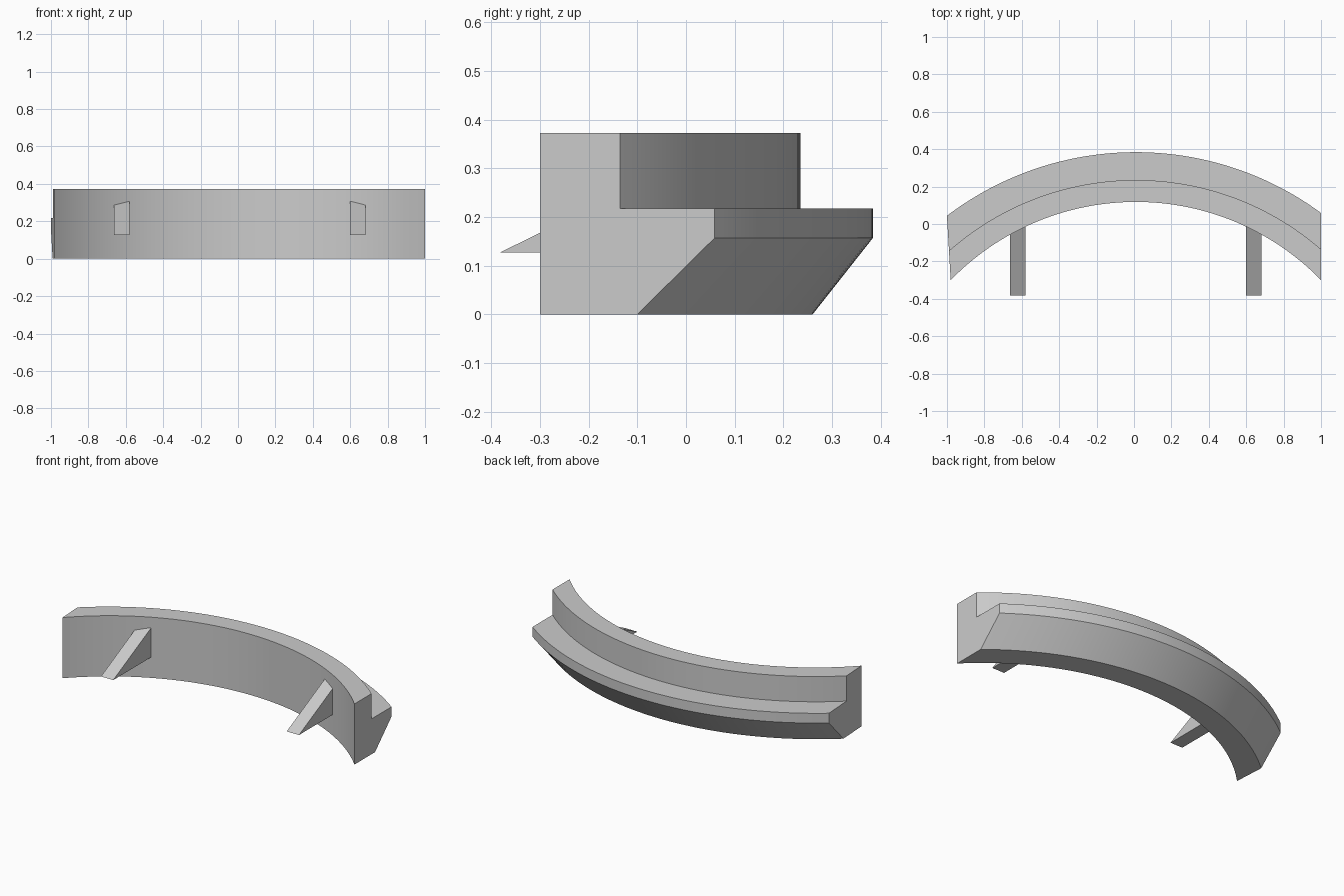
import bpy, bmesh
from math import sin, cos, asin, radians

cube = bpy.data.objects.get("Cube")
if cube:
    bpy.data.objects.remove(cube)

GREY = (0.6, 0.6, 0.6, 1)
mat = bpy.data.materials.new("plain_grey")
mat.use_nodes = True
mat.diffuse_color = GREY
mat.node_tree.nodes["Principled BSDF"].inputs["Base Color"].default_value = GREY


def finish(name, bm):
    bmesh.ops.recalc_face_normals(bm, faces=bm.faces)
    me = bpy.data.meshes.new(name)
    bm.to_mesh(me)
    bm.free()
    me.materials.append(mat)
    ob = bpy.data.objects.new(name, me)
    bpy.context.collection.objects.link(ob)
    return ob


# Curved bar: a stepped section swept along concentric arcs
CX, STEPS = 0.01, 64
INNER, MID, OUTER, LOWER = (0.118, 1.381), (0.235, 1.509), (0.384, 1.67), (0.26, 1.541)
SECTION = [(INNER, 0), (INNER, 0.372), (MID, 0.372), (MID, 0.217),
           (OUTER, 0.217), (OUTER, 0.157), (LOWER, 0)]


def arc(apex, radius):
    # The right-hand end is cut slightly askew, the other is square
    def y_at(a):
        return apex - radius + radius * cos(a)
    start, end = -0.98, asin((1 - CX) / radius)
    x = start
    for _ in range(8):
        a = asin((x - CX) / radius)
        x = start - 0.02 * (y_at(a) + 0.3) / 0.342
    for i in range(STEPS + 1):
        t = a + (end - a) * i / STEPS
        yield CX + radius * sin(t), y_at(t)


bm = bmesh.new()
rails = [[bm.verts.new((x, y, z)) for x, y in arc(*edge)] for edge, z in SECTION]
for r, rail in enumerate(rails):
    after = rails[(r + 1) % len(rails)]
    for i in range(STEPS):
        bm.faces.new((rail[i], rail[i + 1], after[i + 1], after[i]))
for end in (0, -1):
    bm.faces.new([rail[end] for rail in rails])
bar = finish("curved_bar", bm)
bpy.ops.object.select_all(action='DESELECT')
bar.select_set(True)
bpy.context.view_layer.objects.active = bar
bpy.ops.object.shade_smooth_by_angle(angle=radians(30))

# Wedge-shaped pegs sticking out of the front wall
FRONT, BACK, BASE, SLOPE = -0.382, 0.03, 0.127, 0.49
for name, x in (("right_peg", -0.662), ("left_peg", 0.598)):
    bm = bmesh.new()
    tri = [(FRONT, BASE), (BACK, BASE), (BACK, BASE + SLOPE * (BACK - FRONT))]
    face = bm.faces.new([bm.verts.new((x, y, z)) for y, z in tri])
    new = bmesh.ops.extrude_face_region(bm, geom=[face])["geom"]
    bmesh.ops.translate(bm, vec=(0.083, 0, 0),
                        verts=[v for v in new if isinstance(v, bmesh.types.BMVert)])
    finish(name, bm)
